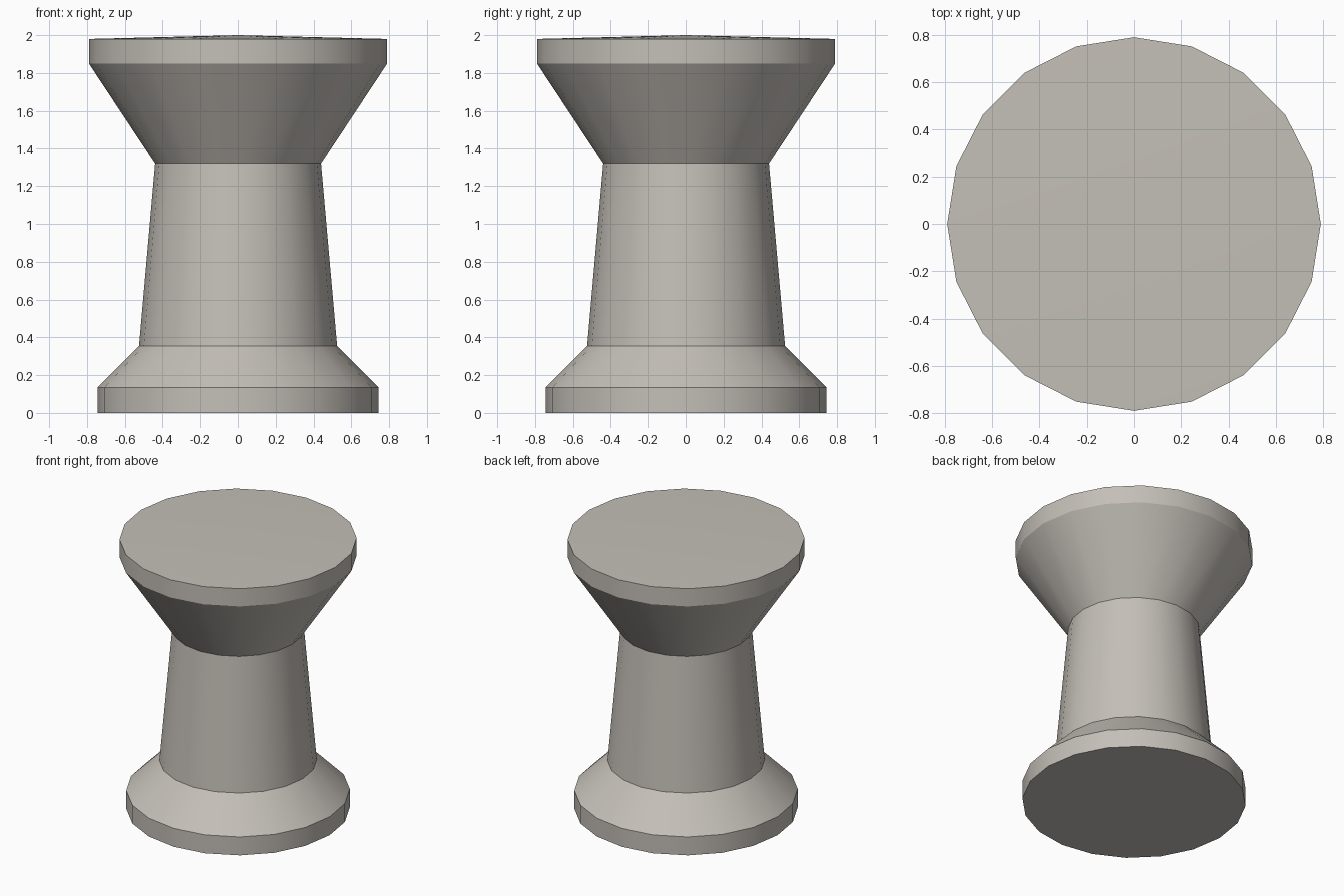
import bpy, bmesh, math
from mathutils import Matrix

old = bpy.data.objects.get("Cube")
if old:
    bpy.data.objects.remove(old, do_unlink=True)

SIDES = 20

# Single warm grey stone colour
stone = bpy.data.materials.new("warm_grey")
stone.use_nodes = True
colour = (0.55, 0.52, 0.475, 1)
stone.diffuse_color = colour
bsdf = next(n for n in stone.node_tree.nodes if n.type == 'BSDF_PRINCIPLED')
bsdf.inputs["Base Color"].default_value = colour
bsdf.inputs["Roughness"].default_value = 0.8

# Radius and height from the bottom rim to the top rim
profile = [(0.745, 0), (0.745, 0.135), (0.525, 0.355), (0.44, 1.32),
           (0.79, 1.85), (0.79, 1.98)]
apex_height = 2.0

# Turned body: stacked rings closed by a flat base and a shallow domed top
bm = bmesh.new()
rings = []
for radius, height in profile:
    ring = bmesh.ops.create_circle(bm, segments=SIDES, radius=radius,
                                   matrix=Matrix.Translation((0, 0, height)))
    rings.append(ring["verts"])
for lower, upper in zip(rings, rings[1:]):
    for i in range(SIDES):
        j = (i + 1) % SIDES
        bm.faces.new((lower[i], lower[j], upper[j], upper[i]))
bm.faces.new(rings[0])
apex = bm.verts.new((0, 0, apex_height))
for i in range(SIDES):
    bm.faces.new((rings[-1][i], rings[-1][(i + 1) % SIDES], apex))
bmesh.ops.recalc_face_normals(bm, faces=bm.faces)

mesh = bpy.data.meshes.new("spool_pedestal")
bm.to_mesh(mesh)
bm.free()
mesh.materials.append(stone)
body = bpy.data.objects.new("spool_pedestal", mesh)
bpy.context.collection.objects.link(body)

# Smooth around the sides, crisp at the profile corners
bpy.ops.object.select_all(action='DESELECT')
body.select_set(True)
bpy.context.view_layer.objects.active = body
bpy.ops.object.shade_smooth_by_angle(angle=math.radians(25))
